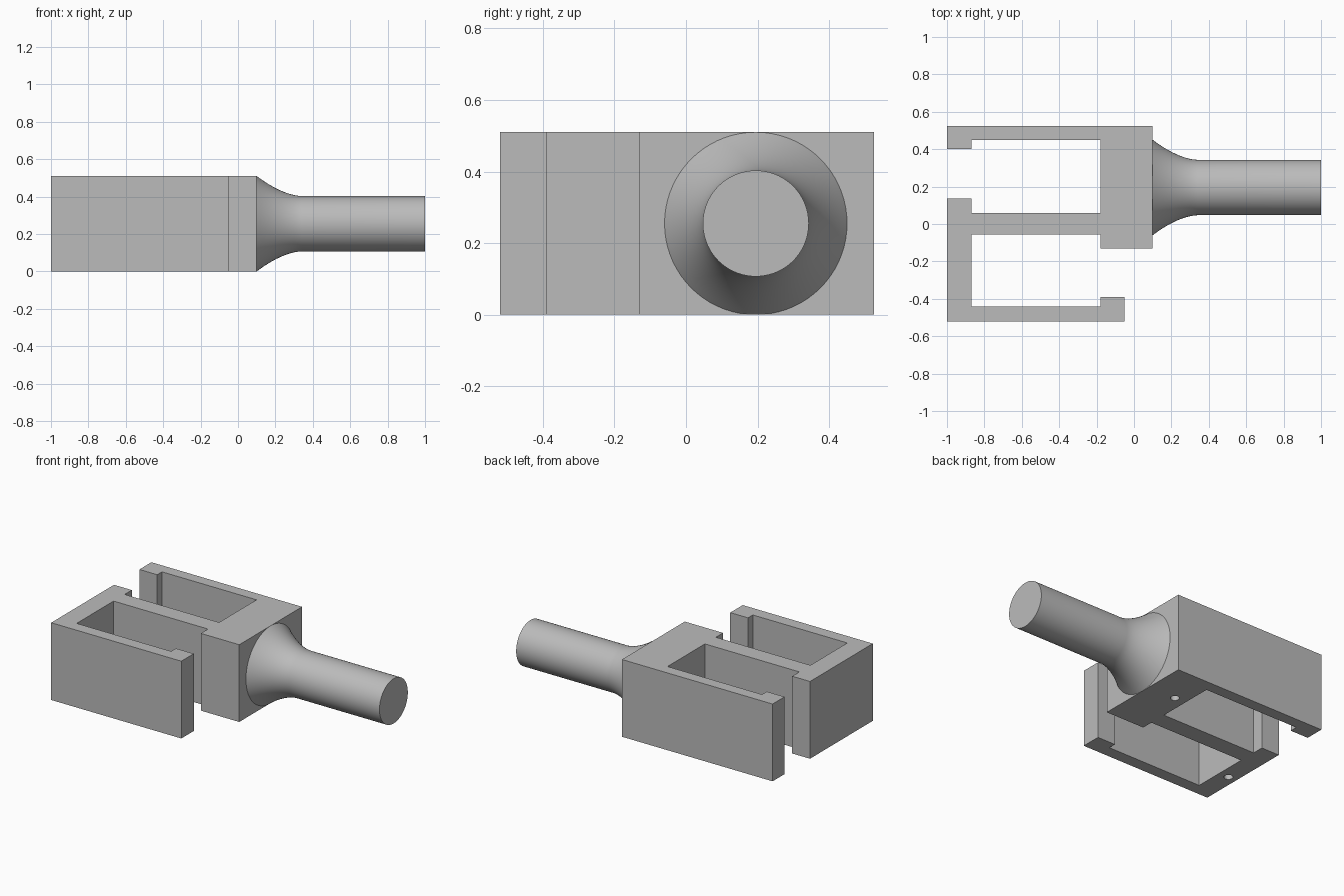
import bpy, bmesh, math
from mathutils import Matrix

cube = bpy.data.objects.get("Cube")
if cube:
    bpy.data.objects.remove(cube, do_unlink=True)

HEIGHT = 0.51
SHAFT_Y, SHAFT_Z = 0.195, HEIGHT / 2

grey = bpy.data.materials.new("plain grey")
grey.use_nodes = True
color = (0.5, 0.5, 0.5, 1)
grey.diffuse_color = color
grey.node_tree.nodes["Principled BSDF"].inputs["Base Color"].default_value = color


def make_object(name, bm):
    bmesh.ops.recalc_face_normals(bm, faces=bm.faces)
    mesh = bpy.data.meshes.new(name)
    bm.to_mesh(mesh)
    bm.free()
    mesh.materials.append(grey)
    obj = bpy.data.objects.new(name, mesh)
    bpy.context.collection.objects.link(obj)
    return obj


# Frame: S-shaped plan with hooked ends, extruded upward
plan = [
    (0.1, 0.525), (-1, 0.525), (-1, 0.4), (-0.87, 0.4), (-0.87, 0.45),
    (-0.18, 0.45), (-0.18, 0.06), (-0.87, 0.06), (-0.87, 0.135), (-1, 0.135),
    (-1, -0.52), (-0.05, -0.52), (-0.05, -0.39), (-0.18, -0.39),
    (-0.18, -0.44), (-0.87, -0.44), (-0.87, -0.055), (-0.18, -0.055),
    (-0.18, -0.13), (0.1, -0.13),
]
bm = bmesh.new()
base = bm.faces.new([bm.verts.new((x, y, 0)) for x, y in plan])
top = bmesh.ops.extrude_face_region(bm, geom=[base])["geom"]
bmesh.ops.translate(bm, vec=(0, 0, HEIGHT),
                    verts=[v for v in top if isinstance(v, bmesh.types.BMVert)])
frame = make_object("frame", bm)

# Blind pin holes in the underside
bm = bmesh.new()
for x, y in [(-0.1, 0.255), (-0.94, -0.255)]:
    bmesh.ops.create_cone(bm, cap_ends=True, segments=32, radius1=0.027,
                          radius2=0.027, depth=0.4,
                          matrix=Matrix.Translation((x, y, 0)))
cutter = make_object("pin_hole_cutter", bm)
cutter.hide_render = True
cutter.hide_viewport = True
cutter.display_type = "WIRE"
holes = frame.modifiers.new("pin holes", "BOOLEAN")
holes.operation = "DIFFERENCE"
holes.solver = "EXACT"
holes.object = cutter

# Shaft: flared root running into a straight round bar
STEPS = 12
profile = [(0.1, 0)]
for i in range(STEPS + 1):
    t = i / STEPS
    profile.append((0.1 + 0.24 * t, 0.148 + 0.107 * (1 - t) ** 1.7))
profile += [(1, 0.148), (1, 0)]
bm = bmesh.new()
verts = [bm.verts.new((x, SHAFT_Y + r, SHAFT_Z)) for x, r in profile]
edges = [bm.edges.new(pair) for pair in zip(verts, verts[1:])]
bmesh.ops.spin(bm, geom=verts + edges, cent=(0, SHAFT_Y, SHAFT_Z),
               axis=(1, 0, 0), angle=math.tau, steps=72)
bmesh.ops.remove_doubles(bm, verts=bm.verts, dist=0.0001)
shaft = make_object("shaft", bm)
bpy.ops.object.select_all(action="DESELECT")
shaft.select_set(True)
bpy.context.view_layer.objects.active = shaft
bpy.ops.object.shade_smooth_by_angle(angle=math.radians(30))
